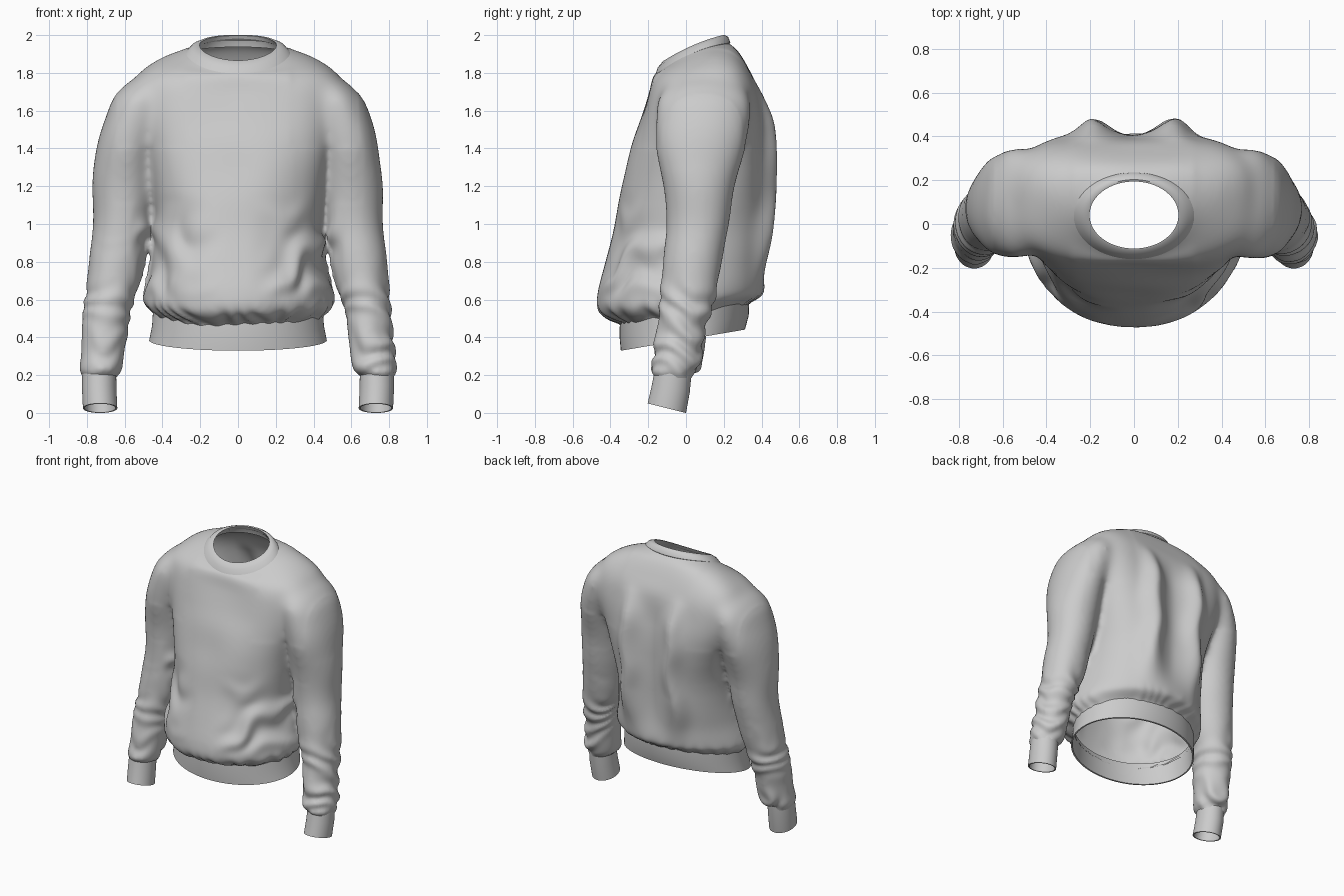
import bpy, bmesh
from math import sin, cos, pi, exp, atan2, copysign
from mathutils import Vector, noise

if "Cube" in bpy.data.objects:
    bpy.data.objects.remove(bpy.data.objects["Cube"])


def smooth(v, a, b):
    t = min(max((v - a) / (b - a), 0), 1)
    return t * t * (3 - 2 * t)


def refine(rows, steps=5):
    """Catmull-Rom interpolation of ring parameters."""
    out = []
    for i in range(len(rows) - 1):
        p0, p1 = rows[max(i - 1, 0)], rows[i]
        p2, p3 = rows[i + 1], rows[min(i + 2, len(rows) - 1)]
        for k in range(steps):
            t = k / steps
            out.append([0.5 * (2 * b + (c - a) * t + (2 * a - 5 * b + 4 * c - d) * t * t
                               + (3 * b - a - 3 * c + d) * t ** 3)
                        for a, b, c, d in zip(p0, p1, p2, p3)])
    return out + [list(rows[-1])]


def loft(bm, rows, seg=72, caps=True, wrap=False):
    """Rows: centre x, half width, front y, back y, centre z, slope of z along y, bend, squareness."""
    rings = []
    for cx, rx, yf, yb, cz, slope, bend, sq in rows:
        cy, ry = (yf + yb) / 2, (yb - yf) / 2
        ring = []
        for i in range(seg):
            c, s = cos(2 * pi * i / seg), sin(2 * pi * i / seg)
            n = 2 + sq * (2 if s > 0 else 1)      # the back is squarer than the front
            dx = rx * copysign(abs(c) ** (2 / n), c)
            dy = ry * copysign(abs(s) ** (2 / n), s)
            ring.append(bm.verts.new((cx + dx, cy + dy, cz + slope * dy - bend * dy * dy)))
        rings.append(ring)
    pairs = list(zip(rings, rings[1:])) + ([(rings[-1], rings[0])] if wrap else [])
    for lo, hi in pairs:
        for i in range(seg):
            j = (i + 1) % seg
            bm.faces.new((lo[i], lo[j], hi[j], hi[i]))
    if caps:
        bm.faces.new(rings[0][::-1])
        bm.faces.new(rings[-1])


def finish(bm, name):
    me = bpy.data.meshes.new(name)
    bm.to_mesh(me)
    bm.free()
    ob = bpy.data.objects.new(name, me)
    bpy.context.collection.objects.link(ob)
    return ob


def band(name, rows):
    """Closed thin ribbed band, swept through its profile rows."""
    bm = bmesh.new()
    loft(bm, [r + (0,) for r in rows], 96, False, True)
    bmesh.ops.recalc_face_normals(bm, faces=bm.faces)
    ob = finish(bm, name)
    bpy.ops.object.select_all(action='DESELECT')
    ob.select_set(True)
    bpy.context.view_layer.objects.active = ob
    bpy.ops.object.shade_smooth_by_angle(angle=0.9)


# Torso rings, hem to neck
torso = [
    (0, .425, -.33, .31, .43, .16, 0, 0), (0, .44, -.34, .32, .515, .16, 0, 0),
    (0, .475, -.40, .36, .545, .14, 0, 0), (0, .505, -.465, .405, .585, .10, 0, 0),
    (0, .50, -.47, .415, .65, .05, 0, 0), (0, .465, -.43, .415, .80, 0, 0, .05),
    (0, .445, -.375, .42, 1.0, 0, 0, .2), (0, .465, -.335, .425, 1.2, 0, 0, .4),
    (0, .50, -.29, .425, 1.4, 0, 0, .7), (0, .53, -.24, .41, 1.55, 0, 0, .9),
    (0, .55, -.197, .38, 1.70, .02, 0, 1), (0, .53, -.18, .335, 1.79, .10, 0, .9),
    (0, .40, -.17, .275, 1.868, .28, .3, .5), (0, .265, -.155, .222, 1.908, .43, .8, 0),
    (0, .205, -.115, .19, 1.93, .43, .6, 0), (0, .18, -.10, .17, 1.99, .43, .6, 0)]
# Sleeve rings, wrist to shoulder
sleeve = [
    (.735, .08, -.15, .02, .14, 0, 0), (.735, .085, -.155, .025, .19, 0, 0),
    (.73, .108, -.185, .055, .215, 0, 0), (.72, .115, -.175, .085, .28, 0, 0),
    (.705, .12, -.16, .10, .40, 0, 0), (.69, .125, -.145, .145, .55, 0, 0),
    (.655, .14, -.13, .175, .70, 0, 0), (.635, .15, -.115, .20, .85, 0, 0),
    (.615, .158, -.105, .23, 1.0, 0, 0), (.60, .17, -.12, .265, 1.2, 0, 0),
    (.58, .162, -.155, .315, 1.4, 0, 0), (.55, .155, -.165, .345, 1.55, 0, 0),
    (.52, .14, -.155, .345, 1.67, 0, 0), (.48, .11, -.08, .28, 1.75, 0, 0),
    (.42, .08, 0, .2, 1.78, 0, 0)]

bm = bmesh.new()
loft(bm, refine(torso), 96)
for side in (1, -1):
    loft(bm, refine([(side * r[0],) + r[1:] + (0,) for r in sleeve]), 48)
body = finish(bm, "sweater_body")

# Fuse torso and sleeves into one cloth surface
mod = body.modifiers.new("fuse", 'REMESH')
mod.mode = 'VOXEL'
mod.voxel_size = 0.014
dg = bpy.context.evaluated_depsgraph_get()
bm = bmesh.new()
bm.from_mesh(bpy.data.meshes.new_from_object(body.evaluated_get(dg)))
body.modifiers.clear()


def relax(verts, times):
    for _ in range(times):
        bmesh.ops.smooth_vert(bm, verts=verts, factor=0.5, use_axis_x=True, use_axis_y=True, use_axis_z=True)


# Soften everything a little, and the shoulder joins a lot
relax(bm.verts[:], 5)
relax([v for v in bm.verts if v.co.z > 1.1 and .3 < abs(v.co.x) < .66], 12)
relax([v for v in bm.verts if v.co.z > 1.4 and .28 < abs(v.co.x) < .64], 35)
bm.normal_update()


def fold(p):
    """Cloth folds as an offset along the surface normal."""
    x, y, z = abs(p.x), p.y, p.z
    n = noise.noise(p * 4)
    arm = smooth(x, .5, .57)
    torso_part = 1 - arm
    d = .012 * noise.noise(p * 3.1 + Vector((5, 2, 1)))
    # sleeve crinkles, stronger toward the wrist
    low = 1 - smooth(z, .3, 1.0)
    d += arm * low * .013 * sin(42 * z + 12 * y + 18 * p.x * y + 9 * n) * (.6 + n)
    # gathers above the hem
    g = exp(-((z - .55 - .12 * y) / .05) ** 2)
    d += torso_part * g * (.008 if y < 0 else .003) * sin(26 * atan2(y, p.x) + 9 * n)
    # two long pipes down the back
    if y > .1:
        w = smooth(z, .6, 1.0) * (1 - smooth(z, 1.5, 1.8))
        d += torso_part * w * (.06 * exp(-((x - .18 + .03 * n) / .07) ** 2) - .02 * exp(-(x / .08) ** 2))
    # slanting drag folds on the lower front
    if y < 0:
        w = smooth(z, .58, .7) * (1 - smooth(z, .85, 1.2)) * smooth(x, .05, .25)
        d += torso_part * w * .014 * sin(22 * (z - .6 * x) + 5 * n)
    return d * (1 - smooth(z, 1.68, 1.84))


offsets = [(v, v.normal * fold(v.co)) for v in bm.verts]
for v, o in offsets:
    v.co += o
relax(bm.verts[:], 2)


def cut(test, co, no):
    faces = [f for f in bm.faces if test(f.calc_center_median())]
    geom = list({e for f in faces for e in f.edges}) + list({v for f in faces for v in f.verts}) + faces
    bmesh.ops.bisect_plane(bm, geom=geom, plane_co=co, plane_no=no, clear_outer=True)


# Open the neck, hem and wrists
cut(lambda c: c.z > 1.7 and abs(c.x) < .27, (0, .035, 1.913), Vector((0, -.43, 1)).normalized())
cut(lambda c: c.z < .62 and abs(c.x) < .47 and c.z > .36, (0, 0, .505), Vector((0, .16, -1)).normalized())
cut(lambda c: c.z < .33, (0, 0, .185), (0, 0, -1))
bm.to_mesh(body.data)
bm.free()
body.data.shade_smooth()

# Ribbed collar
band("collar", [
    (0, .275, -.164, .235, 1.905, .43, .8), (0, .247, -.149, .224, 1.934, .43, .7),
    (0, .213, -.121, .203, 1.948, .43, .6), (0, .203, -.112, .194, 1.946, .43, .6),
    (0, .235, -.134, .21, 1.912, .43, .7), (0, .257, -.147, .217, 1.885, .43, .8)])
# Ribbed hem
band("hem_band", [
    (0, .45, -.35, .335, .54, .15, 0), (0, .455, -.352, .332, .46, .16, 0),
    (0, .47, -.345, .312, .385, .17, 0), (0, .46, -.335, .302, .385, .17, 0),
    (0, .445, -.342, .322, .46, .16, 0), (0, .44, -.34, .325, .54, .15, 0)])
# Ribbed cuffs
for side, label in ((1, "left"), (-1, "right")):
    band(label + "_cuff", [
        (side * .735, .09, -.165, .03, .225, -.1, 0), (side * .735, .091, -.18, .02, .13, -.2, 0),
        (side * .73, .091, -.203, .0, .025, -.25, 0), (side * .73, .082, -.194, -.009, .025, -.25, 0),
        (side * .735, .082, -.171, .011, .13, -.2, 0), (side * .735, .08, -.155, .02, .225, -.1, 0)])
